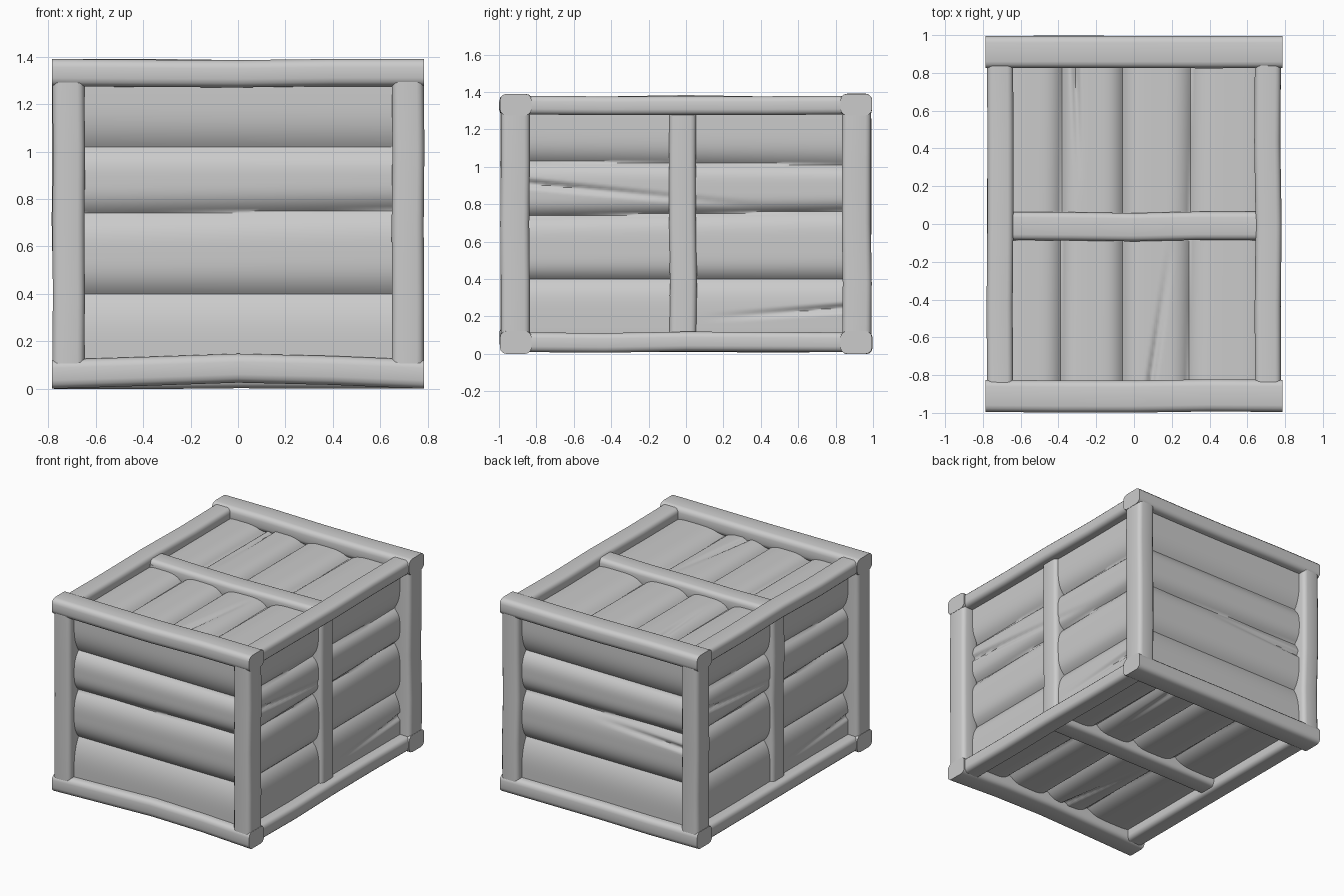
import bpy, bmesh, random
from mathutils import Vector

if "Cube" in bpy.data.objects:
    bpy.data.objects.remove(bpy.data.objects["Cube"])

random.seed(4)


def finish(name, bm):
    bmesh.ops.recalc_face_normals(bm, faces=bm.faces) if name.endswith("beam") else None
    me = bpy.data.meshes.new(name)
    bm.to_mesh(me)
    bm.free()
    ob = bpy.data.objects.new(name, me)
    bpy.context.collection.objects.link(ob)
    bpy.ops.object.select_all(action='DESELECT')
    ob.select_set(True)
    bpy.context.view_layer.objects.active = ob
    bpy.ops.object.shade_smooth_by_angle(angle=0.8)
    return ob


# Rounded timber between two corners, running along one axis, slightly crooked
def timber(name, axis, lo, hi, bow=(0, 0, 0), bevel=0.03, wobble=0.004):
    lo, hi = Vector(lo), Vector(hi)
    mid, size = (lo + hi) / 2, hi - lo
    bm = bmesh.new()
    bmesh.ops.create_cube(bm, size=1)
    for v in bm.verts:
        v.co = Vector(c * s for c, s in zip(v.co, size))
    long_edges = [e for e in bm.edges
                  if abs((e.verts[0].co - e.verts[1].co)[axis]) > 1e-4]
    bmesh.ops.bevel(bm, geom=long_edges, offset=bevel, segments=3, profile=0.5,
                    affect='EDGES')
    normal = Vector((0, 0, 0))
    normal[axis] = 1
    shift = {}
    for s in (-0.5, 0, 0.5):
        bmesh.ops.bisect_plane(bm, geom=bm.verts[:] + bm.edges[:] + bm.faces[:],
                               plane_co=normal * s * size[axis] / 2, plane_no=normal)
        off = Vector(random.uniform(-wobble, wobble) for _ in range(3))
        off[axis] = 0
        shift[s] = off + Vector(bow) * (1 - abs(s))
    for v in bm.verts:
        s = round(v.co[axis] / size[axis] * 4) / 2
        v.co += mid + shift.get(s, Vector((0, 0, 0)))
    return finish(name + "_beam", bm)


# Plank wall: rounded boards side by side, with tapering splits in the wood.
# u runs along the grain, v across it, w outward; bounds give each joint at both ends
def planks(name, u_dir, v_dir, half_u, v_range, crest, bounds, cracks=(), crown=0.05, power=4):
    u_dir, v_dir = Vector(u_dir), Vector(v_dir)
    w_dir = u_dir.cross(v_dir)
    nu = 32
    nv = round((v_range[1] - v_range[0]) / 0.01)
    bm = bmesh.new()
    rows = []
    for i in range(nu + 1):
        t = i / nu
        u = (2 * t - 1) * half_u
        joints = [a + (b - a) * t for a, b in bounds]
        row = []
        for j in range(nv + 1):
            v = v_range[0] + (v_range[1] - v_range[0]) * j / nv
            w = crest - crown
            for a, b in zip(joints, joints[1:]):
                if a <= v <= b:
                    w = crest - crown * abs(2 * (v - a) / (b - a) - 1) ** power
            for u0, v0, u1, v1 in cracks:
                k = (u - u0) / (u1 - u0)
                if -0.2 < k < 1:
                    d = abs(v - (v0 + (v1 - v0) * k)) / 0.028
                    w -= 0.025 * (1 - max(k, 0)) * max(0, 1 - d)
            row.append(bm.verts.new(u_dir * u + v_dir * v + w_dir * w))
        rows.append(row)
    for r, q in zip(rows, rows[1:]):
        for j in range(nv):
            bm.faces.new((r[j], q[j], q[j + 1], r[j + 1]))
    return finish(name + "_planks", bm)


# Front and back cross beams
for side, word in ((-1, "front"), (1, "back")):
    y0, y1 = sorted((side * 0.825, side * 0.995))
    timber(word + "_top", 0, (-0.785, y0, 1.275), (0.785, y1, 1.39), (0, 0, -0.004), 0.035)
    timber(word + "_bottom", 0, (-0.785, y0, 0), (0.785, y1, 0.122),
           (0, 0, 0.028 if side < 0 else 0.004), 0.035)
    # Corner posts
    for sx, hand in ((-1, "left"), (1, "right")):
        x0, x1 = sorted((sx * 0.648, sx * 0.783))
        py0, py1 = sorted((side * 0.835, side * 0.99))
        timber(f"{word}_{hand}_post", 2, (x0, py0, 0.06), (x1, py1, 1.33))

# Side rails and middle uprights
for sx, hand in ((-1, "left"), (1, "right")):
    x0, x1 = sorted((sx * 0.64, sx * 0.778))
    timber(hand + "_top_rail", 1, (x0, -0.87, 1.28), (x1, 0.87, 1.38))
    timber(hand + "_bottom_rail", 1, (x0, -0.87, 0.01), (x1, 0.87, 0.115))
    m0, m1 = sorted((sx * 0.60, sx * 0.73))
    timber(hand + "_middle_post", 2, (m0, -0.09, 0.06), (m1, 0.055, 1.33))

# Middle battens across the lid and the base
timber("lid_middle", 0, (-0.66, -0.085, 1.25), (0.66, 0.065, 1.362), (0, -0.005, -0.004))
timber("base_middle", 0, (-0.66, -0.085, 0.03), (0.66, 0.065, 0.14))

# Front and back walls
wall = [(-0.1, -0.1), (0.4, 0.4), (0.735, 0.755), (1.02, 1.015), (1.45, 1.45)]
X, Y, Z = (1, 0, 0), (0, 1, 0), (0, 0, 1)
planks("front", X, Z, 0.72, (0.05, 1.33), 0.94, wall, power=3)
planks("back", (-1, 0, 0), Z, 0.72, (0.05, 1.33), 0.94, wall,
       [(0.66, 0.66, -0.1, 0.70)], power=3)

# Side walls
side_wall = [(-0.02, -0.02), (0.4, 0.4), (0.735, 0.765), (1.03, 1.01), (1.45, 1.45)]
side_cracks = [(-0.84, 0.91, 0.4, 0.79), (0.84, 0.245, 0.1, 0.19)]
planks("right", Y, Z, 0.92, (0.05, 1.33), 0.705, side_wall, side_cracks)
planks("left", (0, -1, 0), Z, 0.92, (0.05, 1.33), 0.705, side_wall, side_cracks)

# Lid and base
lid = [(-0.72, -0.72), (-0.285, -0.305), (0.06, 0.06), (0.39, 0.38), (0.72, 0.72)]
lid_cracks = [(-0.83, -0.09, -0.1, -0.2), (0.83, 0.31, 0.2, 0.29)]
planks("lid", Y, (-1, 0, 0), 0.92, (-0.7, 0.7), 1.315, lid, lid_cracks)
planks("base", Y, X, 0.92, (-0.7, 0.7), -0.075, lid, lid_cracks)
